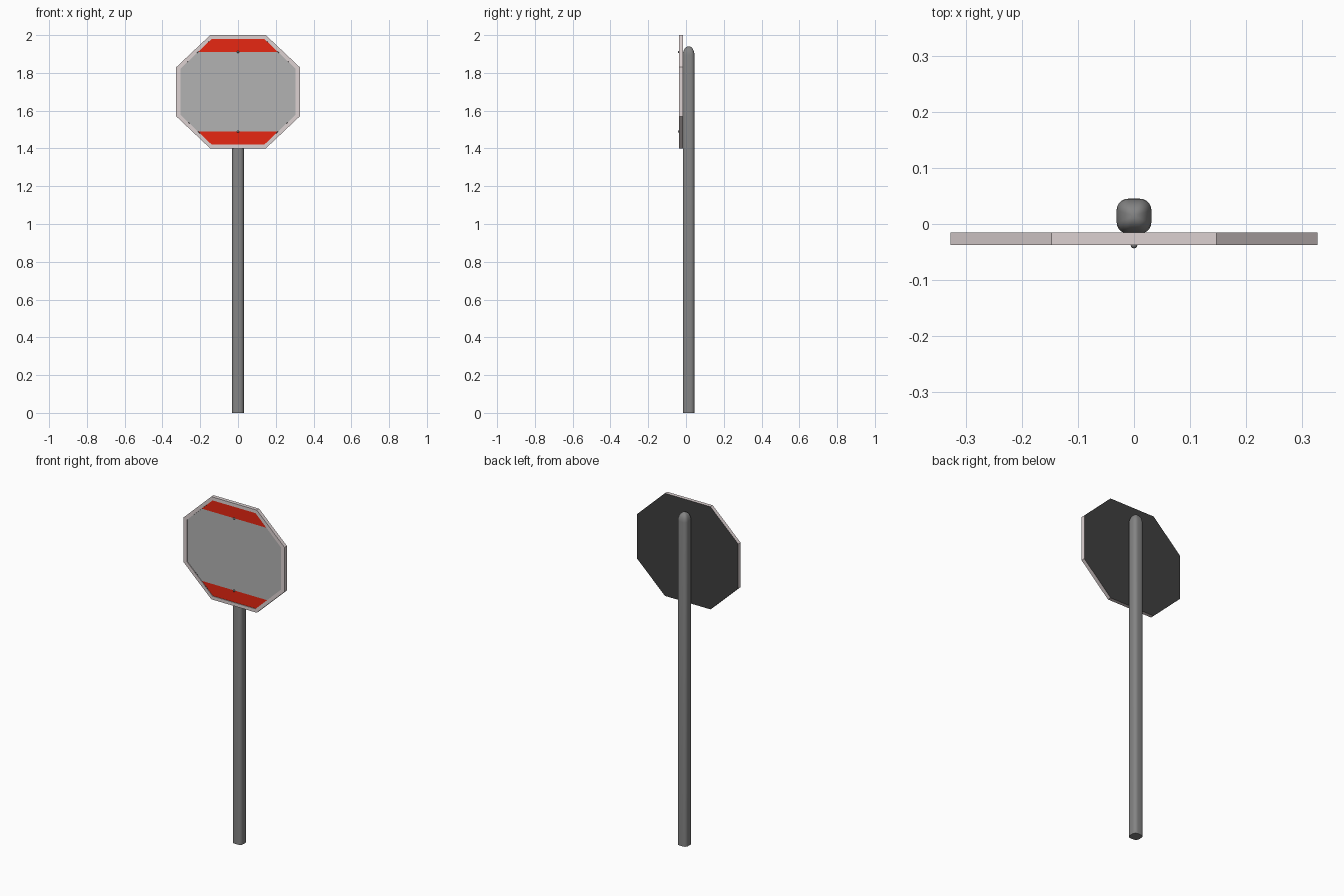
import bpy, bmesh, math

if "Cube" in bpy.data.objects:
    bpy.data.objects.remove(bpy.data.objects["Cube"])


def material(name, rgb):
    m = bpy.data.materials.new(name)
    m.diffuse_color = (*rgb, 1)
    m.use_nodes = True
    m.node_tree.nodes["Principled BSDF"].inputs["Base Color"].default_value = m.diffuse_color
    return m


RED = material("red", (0.8, 0.02, 0.006))
RIM = material("pale_rim", (0.72, 0.64, 0.64))
DARK = material("dark_back", (0.05, 0.05, 0.05))
STEEL = material("steel", (0.23, 0.23, 0.23))
PANEL = material("panel_grey", (0.45, 0.45, 0.45))


def make(name, bm, mats):
    me = bpy.data.meshes.new(name)
    bm.to_mesh(me)
    bm.free()
    for m in mats:
        me.materials.append(m)
    ob = bpy.data.objects.new(name, me)
    bpy.context.collection.objects.link(ob)
    return ob


def smooth(ob, angle):
    bpy.ops.object.select_all(action='DESELECT')
    bpy.context.view_layer.objects.active = ob
    ob.select_set(True)
    bpy.ops.object.shade_smooth_by_angle(angle=math.radians(angle))


def loft(rings):
    """Bridge equal-length closed rings and cap both ends."""
    bm = bmesh.new()
    vs = [[bm.verts.new(p) for p in r] for r in rings]
    n = len(vs[0])
    for a, b in zip(vs, vs[1:]):
        for i in range(n):
            j = (i + 1) % n
            bm.faces.new((a[i], a[j], b[j], b[i]))
    caps = [bm.faces.new(vs[0][::-1]), bm.faces.new(vs[-1])]
    bmesh.ops.recalc_face_normals(bm, faces=bm.faces)
    return bm, caps


def octagon(hw, top, hz, flat, y, cz=1.70):
    q = [(flat, top), (hw, hz), (hw, -hz), (flat, -top)]
    pts = q + [(-x, z) for x, z in reversed(q)]
    return [(x, y, cz + z) for x, z in pts]


def face(name, pts, mat):
    """Flat front-facing polygon, lying in the recess of the sign."""
    bm = bmesh.new()
    f = bm.faces.new([bm.verts.new((x, RECESS, z)) for x, z in pts])
    f.normal_update()
    if f.normal.y > 0:
        f.normal_flip()
    return make(name, bm, [mat])


BACK, FRONT, RECESS = -0.015, -0.037, -0.033

# Octagonal tray: dark back, pale raised rim
outer = (0.327, 0.30, 0.13, 0.147)
inner = (0.305, 0.28, 0.122, 0.139)
bm, caps = loft([octagon(*outer, BACK), octagon(*outer, FRONT),
                 octagon(*inner, FRONT), octagon(*inner, RECESS)])
caps[0].material_index = 1
bmesh.ops.delete(bm, geom=[caps[1]], context='FACES_ONLY')
make("sign_tray", bm, [RIM, DARK])

# Grey centre panel and the two red bands
half = [(0.211, 1.911), (0.305, 1.822), (0.305, 1.578), (0.211, 1.489)]
face("sign_panel", half + [(-x, z) for x, z in reversed(half)], PANEL)
for name, s in (("red_band_top", 1), ("red_band_bottom", -1)):
    face(name, [(x, 1.70 + s * z) for x, z in
                ((0.211, 0.211), (0.139, 0.28), (-0.139, 0.28), (-0.211, 0.211))], RED)

# Bolts
for name, z in (("bolt_top", 1.911), ("bolt_bottom", 1.489)):
    bpy.ops.mesh.primitive_uv_sphere_add(segments=12, ring_count=8, radius=0.006,
                                         location=(0, -0.0375, z))
    ob = bpy.context.object
    ob.name = name
    ob.data.materials.append(STEEL)
    smooth(ob, 60)


# Post: rounded square section with a domed top
def section(scale, z, h=0.031, r=0.020, steps=5):
    pts = []
    for k, (sx, sy) in enumerate(((1, 1), (-1, 1), (-1, -1), (1, -1))):
        for i in range(steps + 1):
            a = math.pi / 2 * (k + i / steps)
            pts.append((scale * (sx * (h - r) + r * math.cos(a)),
                        0.014 + scale * (sy * (h - r) + r * math.sin(a)), z))
    return pts


profile = [(1, 0), (1, 1.895), (0.95, 1.907), (0.84, 1.919),
           (0.66, 1.930), (0.42, 1.937), (0.18, 1.940)]
bm, caps = loft([section(s, z) for s, z in profile])
smooth(make("post", bm, [STEEL]), 50)
